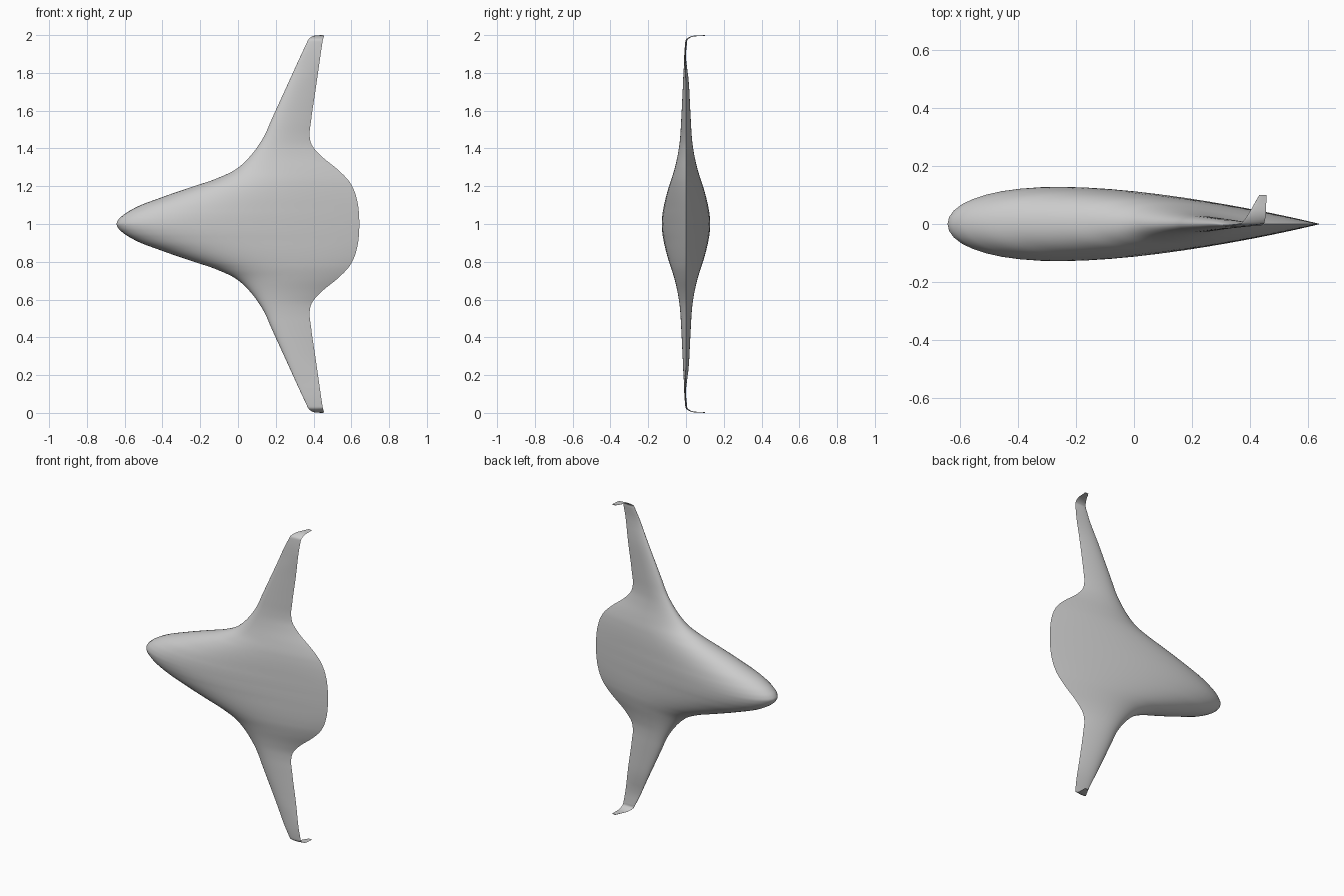
import bpy, bmesh, math

cube = bpy.data.objects.get("Cube")
if cube:
    bpy.data.objects.remove(cube)

# Half-span stations: span, bend offset, leading edge, trailing edge, half thickness, bend angle
STATIONS = [
    (0.0, 0, -.643, .642, .128, 0),
    (.02, 0, -.635, .642, .1275, 0),
    (.045, 0, -.611, .641, .1255, 0),
    (.08, 0, -.556, .638, .120, 0),
    (.14, 0, -.407, .627, .107, 0),
    (.20, 0, -.233, .604, .090, 0),
    (.24, 0, -.115, .577, .077, 0),
    (.295, 0, -.003, .52, .060, 0),
    (.37, 0, .074, .43, .043, 0),
    (.42, 0, .111, .39, .035, 0),
    (.47, 0, .141, .379, .030, 0),
    (.54, 0, .172, .386, .026, 0),
    (.72, 0, .254, .412, .017, 0),
    (.955, 0, .362, .446, .005, 0),
    (.974, .003, .371, .449, .004, 35),
    (.985, .015, .381, .452, .003, 75),
    (.998, .10, .432, .457, .002, 83),
]
STEPS = 5      # loft rings between stations
AROUND = 48    # points around each section


def knot_gap(p, q):
    return math.dist(p[:3], q[:3])


def tangent(a, b, c):
    """Slope at b from its neighbours, weighted for uneven spacing."""
    g, h = knot_gap(a, b), knot_gap(b, c)
    return [((q - p) / g * h + (r - q) / h * g) / (g + h)
            for p, q, r in zip(a, b, c)]


def blend(b, c, mb, mc, t):
    gap = knot_gap(b, c)
    ease = t * t * (3 - 2 * t)
    return [p + (q - p) * ease
            + gap * t * (1 - t) * (m * (1 - t) - n * t)
            for p, q, m, n in zip(b, c, mb, mc)]


def foil(u):
    """Symmetric airfoil half thickness, peak of one, closed at the tail."""
    return (2.969 * math.sqrt(u) - 1.26 * u - 3.516 * u ** 2
            + 2.843 * u ** 3 - 1.036 * u ** 4)


def section(station, side):
    span, bend, lead, trail, half, angle = station
    tilt = math.radians(angle)
    points = []
    for i in range(AROUND):
        a = 2 * math.pi * i / AROUND
        u = (1 + math.cos(a)) / 2
        h = half * max(foil(u), 0) * (1 if i <= AROUND // 2 else -1)
        points.append((lead + (trail - lead) * u,
                       bend + h * math.cos(tilt),
                       1 + side * (span - h * math.sin(tilt))))
    return points


# Smooth stations along one half; the start mirrors across the centreline
mirrored = (-STATIONS[1][0],) + STATIONS[1][1:]
last = [2 * q - p for p, q in zip(STATIONS[-2], STATIONS[-1])]
padded = [mirrored] + STATIONS + [last]
slopes = [tangent(*padded[k:k + 3]) for k in range(len(STATIONS))]
half_span = [blend(STATIONS[k], STATIONS[k + 1], slopes[k], slopes[k + 1], j / STEPS)
             for k in range(len(STATIONS) - 1) for j in range(STEPS)]
half_span.append(STATIONS[-1])

rings = [section(s, -1) for s in reversed(half_span[1:])]
rings += [section(s, 1) for s in half_span]

# Blended body, wings and winglets as one skin
bm = bmesh.new()
loops = [[bm.verts.new(p) for p in ring] for ring in rings]
for low, high in zip(loops, loops[1:]):
    for i in range(AROUND):
        n = (i + 1) % AROUND
        bm.faces.new((low[i], low[n], high[n], high[i]))
bm.faces.new(loops[0])
bm.faces.new(loops[-1])
bmesh.ops.recalc_face_normals(bm, faces=bm.faces)
mesh = bpy.data.meshes.new("blended_wing_body")
bm.to_mesh(mesh)
bm.free()
body = bpy.data.objects.new("blended_wing_body", mesh)
bpy.context.collection.objects.link(body)

# Plain grey paint
paint = bpy.data.materials.new("light_grey")
paint.use_nodes = True
colour = (.6, .6, .6, 1)
paint.diffuse_color = colour
paint.node_tree.nodes["Principled BSDF"].inputs["Base Color"].default_value = colour
mesh.materials.append(paint)

bpy.ops.object.select_all(action='DESELECT')
body.select_set(True)
bpy.context.view_layer.objects.active = body
bpy.ops.object.shade_smooth_by_angle(angle=math.radians(40))
